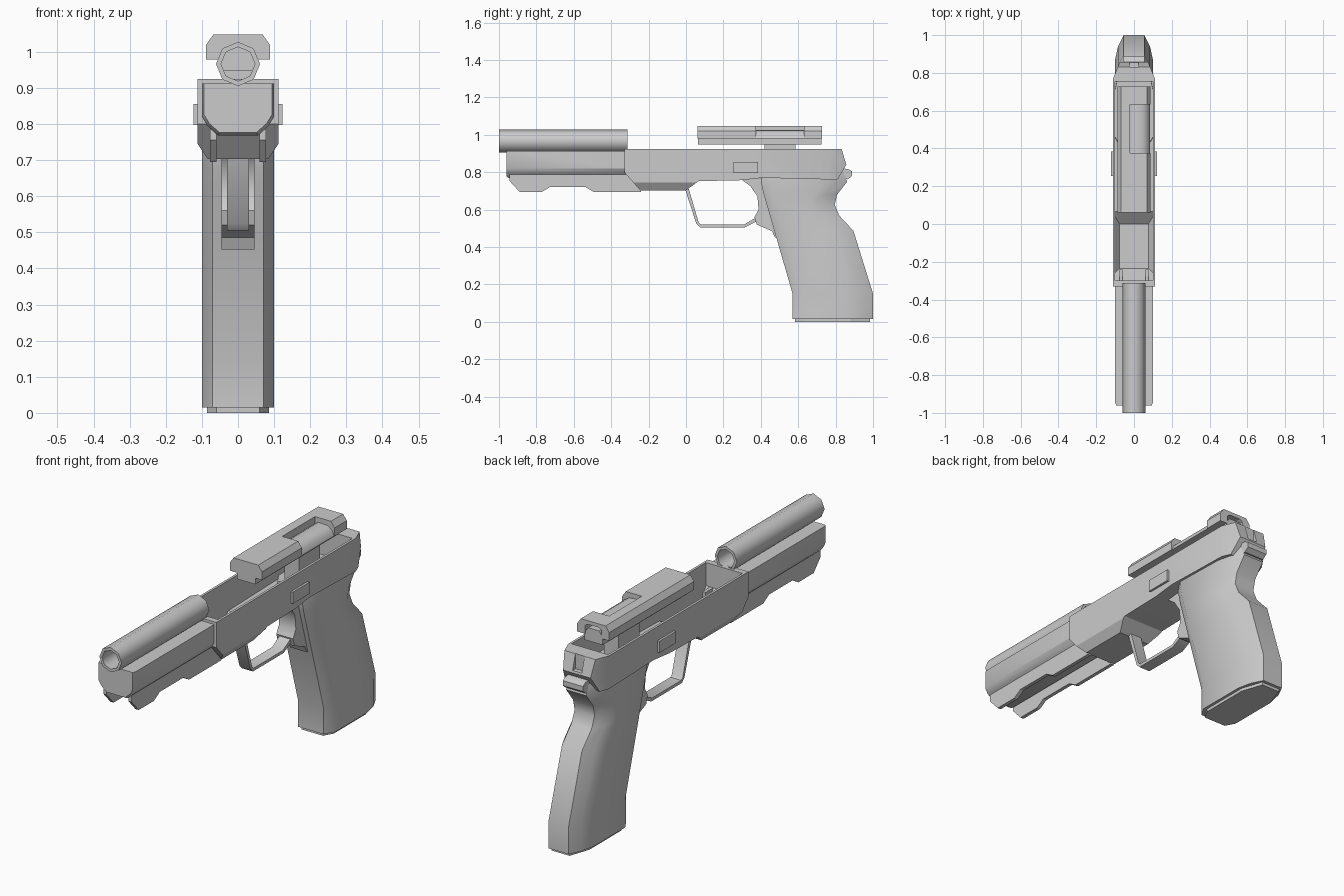
import bpy, bmesh, math

if "Cube" in bpy.data.objects:
    bpy.data.objects.remove(bpy.data.objects["Cube"])


def make(name, bm):
    bmesh.ops.recalc_face_normals(bm, faces=bm.faces)
    me = bpy.data.meshes.new(name)
    bm.to_mesh(me)
    bm.free()
    ob = bpy.data.objects.new(name, me)
    bpy.context.collection.objects.link(ob)
    return ob


def loft(name, rings):
    """Skin a list of closed rings of 3D points and cap both ends."""
    bm = bmesh.new()
    rows = [[bm.verts.new(p) for p in r] for r in rings]
    n = len(rows[0])
    for a, b in zip(rows, rows[1:]):
        for i in range(n):
            j = (i + 1) % n
            bm.faces.new((a[i], a[j], b[j], b[i]))
    bm.faces.new(rows[0])
    bm.faces.new(rows[-1])
    return make(name, bm)


def side(name, yz, x0, x1):
    return loft(name, [[(x, y, z) for y, z in yz] for x in (x0, x1)])


def along(name, xz, y0, y1):
    return loft(name, [[(x, y, z) for x, z in xz] for y in (y0, y1)])


def above(name, xy, z0, z1):
    return loft(name, [[(x, y, z) for x, y in xy] for z in (z0, z1)])


def box(name, x0, x1, y0, y1, z0, z1):
    return above(name, [(x0, y0), (x1, y0), (x1, y1), (x0, y1)], z0, z1)


def sym(half):
    return half + [(-a, b) for a, b in reversed(half)]


def boolean(ob, tool, op):
    m = ob.modifiers.new("cut", 'BOOLEAN')
    m.object, m.operation, m.solver = tool, op, 'EXACT'
    bpy.context.view_layer.objects.active = ob
    bpy.ops.object.modifier_apply(modifier=m.name)
    bpy.data.objects.remove(tool)


def smooth(ob, angle=40):
    bpy.ops.object.select_all(action='DESELECT')
    ob.select_set(True)
    bpy.context.view_layer.objects.active = ob
    bpy.ops.object.shade_smooth_by_angle(angle=math.radians(angle))


# Frame: side profile trimmed by front section and plan outline
frame = side("frame", [(-.33, .925), (-.33, .80), (-.245, .703), (0, .703), (.067, .752),
                       (.29, .757), (.41, .77), (.81, .76), (.857, .84), (.832, .925)], -.12, .12)
boolean(frame, along("section", sym([(.112, 1), (.112, .745), (.075, .69)]), -.5, 1), 'INTERSECT')
boolean(frame, above("plan", sym([(.112, -.5), (.112, .765), (.07, .87)]), .5, 1.2), 'INTERSECT')

# Open trough inside the frame
trough = side("trough", [(-.30, 1), (-.30, .81), (-.235, .718), (0, .718), (.067, .775),
                         (.755, .79), (.755, 1)], -.12, .12)
boolean(trough, along("section", sym([(.1, 1.1), (.1, .75), (.07, .71)]), -.5, 1), 'INTERSECT')
boolean(frame, trough, 'DIFFERENCE')
boolean(frame, box("rear_groove", -.025, .025, .83, 1, .85, 1), 'DIFFERENCE')
smooth(frame, 25)

# Forward housing
half = [(.1, .912), (.1, .82), (.085, .795), (.055, .768)]
rings = []
for y, s in ((-.96, .94), (-.945, 1), (-.31, 1)):
    rings.append([(x * s, y, .912 + (z - .912) * s) for x, z in sym(half)])
smooth(loft("front_housing", rings), 30)

# Lower rails
rail = [(-.945, .81), (-.945, .755), (-.89, .695), (-.77, .695), (-.725, .722), (-.54, .722),
        (-.495, .695), (-.24, .695), (-.24, .81)]
for s, label in ((1, "right"), (-1, "left")):
    side("rail_" + label, rail, s * .06, s * .078)
    box("button_" + label, s * .10, s * .123, .255, .385, .797, .855)


# Octagonal barrel tube
def octagon(r, y):
    return [(r * math.cos(i * math.pi / 4), y, .966 + r * math.sin(i * math.pi / 4)) for i in range(8)]


barrel = loft("barrel", [octagon(.061, -1), octagon(.061, -.312)])
boolean(barrel, loft("bore", [octagon(.047, -1.1), octagon(.047, 0)]), 'DIFFERENCE')
smooth(barrel, 50)

# Floating slide shell with a side port, its core and its post
slide = along("slide", sym([(.088, .979), (.088, 1.02), (.068, 1.048)]), .062, .728)
boolean(slide, box("port", -.02, .2, .375, .632, .9, 1.2), 'DIFFERENCE')
boolean(slide, along("rear_slot", sym([(.045, .9), (.045, 1.02), (.03, 1.03)]), .635, 1), 'DIFFERENCE')
along("slide_core", sym([(.05, .947), (.05, .985), (.03, 1.012)]), .064, .725)
smooth(along("chamber", [(-.02, .979), (-.02, 1.012), (.0, 1.025), (.05, 1.022),
                         (.075, 1.005), (.085, .979)], .37, .635), 50)
box("slide_post", -.04, .04, .42, .585, .77, .95)

# Grip: chamfered rings from the heel up into the frame
rings = []
for z, y0, y1 in ((.015, .57, 1), (.15, .57, 1), (.487, .472, .895), (.567, .449, .82),
                  (.625, .432, .795), (.68, .416, .808), (.75, .40, .862), (.80, .41, .84)):
    half = [(.07, y0), (.1, y0 + .05), (.1, y1 - .13), (.085, y1 - .06), (.055, y1)]
    rings.append([(x, y, z) for x, y in sym(half)])
smooth(loft("grip", rings), 50)
above("base_plate", sym([(.06, .582), (.086, .63), (.086, .88), (.05, .985)]), 0, .02)

# Front tang of the grip
tang = side("grip_tang", [(.29, .765), (.345, .725), (.382, .67), (.388, .60), (.366, .56),
                          (.378, .52), (.46, .485), (.475, .452), (.53, .452), (.46, .765)], -.046, .046)
smooth(tang, 35)

# Trigger guard: swept band
outer = [(-.005, .71), (.055, .525), (.075, .505), (.315, .505), (.365, .53), (.40, .55)]
inner = [(.40, .57), (.358, .548), (.31, .52), (.08, .52), (.068, .53), (.015, .71)]
smooth(side("trigger_guard", outer + inner, -.03, .03), 35)

# Hammer at the back
smooth(side("hammer", [(.80, .77), (.865, .762), (.888, .78), (.888, .805), (.865, .818),
                       (.80, .82)], -.055, .055), 40)
